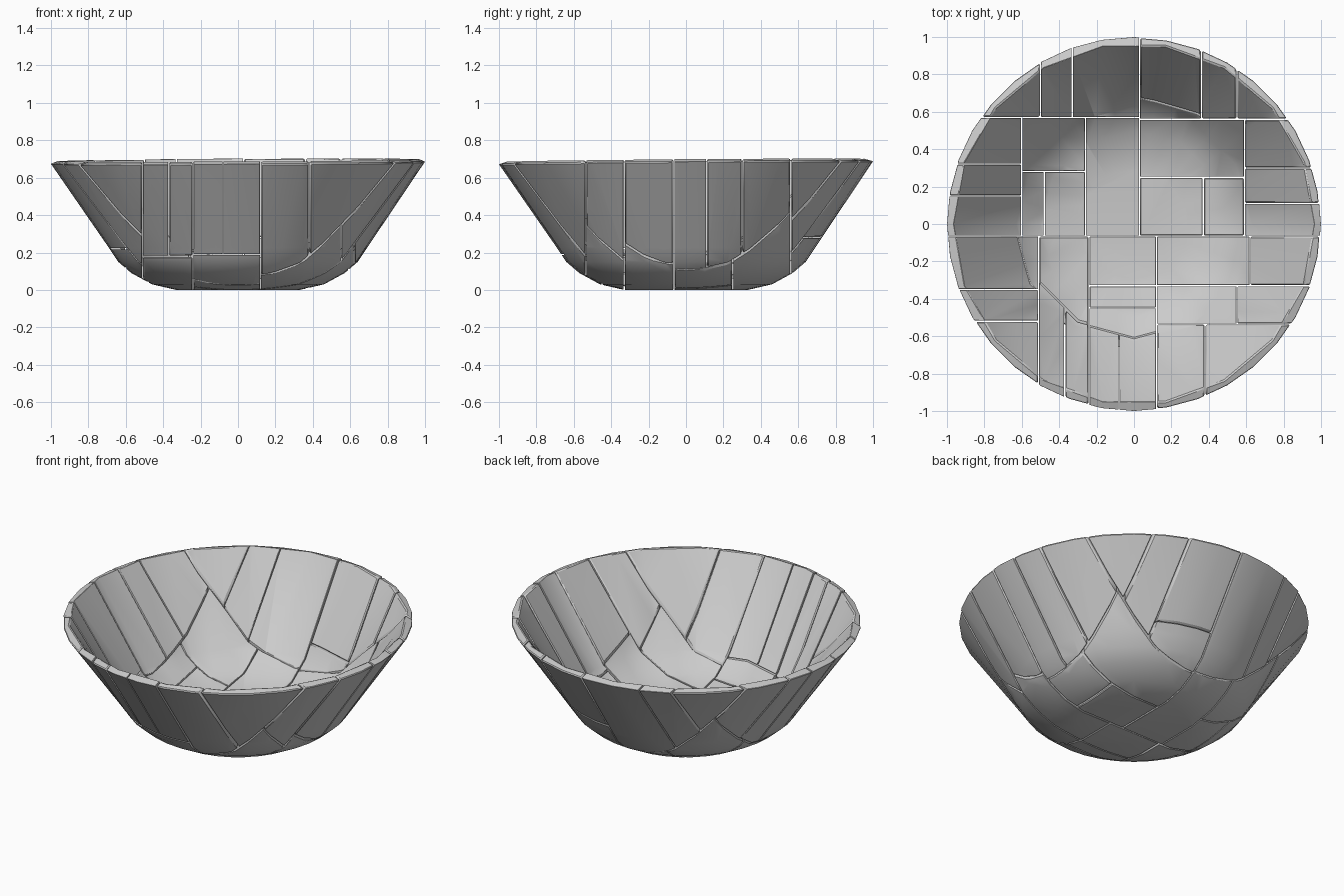
import bpy, bmesh
from math import pi, cos, sin, radians
from mathutils import Vector

if "Cube" in bpy.data.objects:
    bpy.data.objects.remove(bpy.data.objects["Cube"])

N = 36
GAP = 0.003

# Profile of the bowl: (radius, height, sides) - fine outside, coarse inside
OUTER = [(0.33, 0.0, 36), (0.46, 0.03, 36), (0.57, 0.09, 36), (0.64, 0.15, 36),
         (0.69, 0.225, 36), (1.0, 0.68, 36)]
INNER = [(0.965, 0.695, 18), (0.63, 0.205, 12), (0.5, 0.11, 12), (0.3, 0.065, 12)]


def ring(bm, r, z, k):
    """A ring of N points lying on a polygon with k sides."""
    pts = []
    for i in range(N):
        a = 2 * pi * i / N
        rr = r * cos(pi / k) / cos(a % (2 * pi / k) - pi / k) if k < N else r
        x, y = rr * cos(a), rr * sin(a)
        tilt = (0.006 * x + 0.008 * y) if z > 0.6 else 0
        pts.append(bm.verts.new((x, y, z + tilt)))
    return pts


def whole_bowl():
    bm = bmesh.new()
    rings = [ring(bm, *p) for p in OUTER + INNER]
    for a, b in zip(rings, rings[1:]):
        for i in range(N):
            j = (i + 1) % N
            bm.faces.new((a[i], a[j], b[j], b[i]))
    bm.faces.new(rings[0][::-1])
    bm.faces.new(rings[-1])
    bmesh.ops.recalc_face_normals(bm, faces=bm.faces)
    return bm


def half(bm, axis, value, side):
    """Copy of one side of a planar crack, with the cut closed."""
    out = bm.copy()
    no = Vector((0, 0, 0))
    no[axis] = 1
    co = no * (value + side * GAP)
    bmesh.ops.bisect_plane(out, geom=out.verts[:] + out.edges[:] + out.faces[:], dist=1e-5,
                           plane_co=co, plane_no=no, clear_inner=side > 0, clear_outer=side < 0)
    rim = [e for e in out.edges if e.is_boundary]
    if rim:
        bmesh.ops.holes_fill(out, edges=rim, sides=0)
    return out


shards = []


def shard(bm):
    if not bm.faces:
        return
    bmesh.ops.recalc_face_normals(bm, faces=bm.faces)
    me = bpy.data.meshes.new("bowl_shard")
    bm.to_mesh(me)
    for p in me.polygons:
        p.use_smooth = True
    me.set_sharp_from_angle(angle=radians(25))
    ob = bpy.data.objects.new("bowl_shard_%02d" % (len(shards) + 1), me)
    bpy.context.collection.objects.link(ob)
    bev = ob.modifiers.new("chipped_edges", 'BEVEL')
    bev.width = 0.007
    bev.segments = 1
    bev.limit_method = 'ANGLE'
    bev.angle_limit = radians(50)
    shards.append(ob)


def crack(bm, tree):
    """Split recursively; tree = (axis, position, lower part, upper part)."""
    if tree is None:
        shard(bm)
    else:
        axis, value, low, high = tree
        crack(half(bm, "xyz".index(axis), value, -1), low)
        crack(half(bm, "xyz".index(axis), value, 1), high)
    bm.free()


_ = None
# Front half
front_left = ('y', -.35, ('y', -.52, _, _), ('z', .22, _, _))
front_mid = ('x', -.24,
             ('z', .18, _, ('x', -.37, _, _)),
             ('z', .19, ('y', -.33, ('y', -.45, _, _), _), ('x', -.08, _, _)))
front_right = ('y', -.33,
               ('y', -.535, ('x', .38, _, _), ('x', .55, _, _)),
               ('x', .62, _, _))
front = ('x', -.51, front_left, ('x', .12, front_mid, front_right))
# Back half
back_left = ('y', .57,
             ('x', -.6, ('y', .32, ('y', .15, _, _), _),
              ('x', -.26, ('y', .28, ('x', -.48, _, _), _), _)),
             ('x', -.5, _, ('x', -.33, _, _)))
back_right = ('y', .56,
              ('x', .59, ('y', .25, ('x', .37, _, _), _),
               ('y', .3, ('y', .11, _, _), _)),
              ('x', .36, ('z', .28, _, _), ('x', .55, _, _)))
back = ('x', .03, back_left, back_right)

crack(whole_bowl(), ('y', -.065, front, back))
